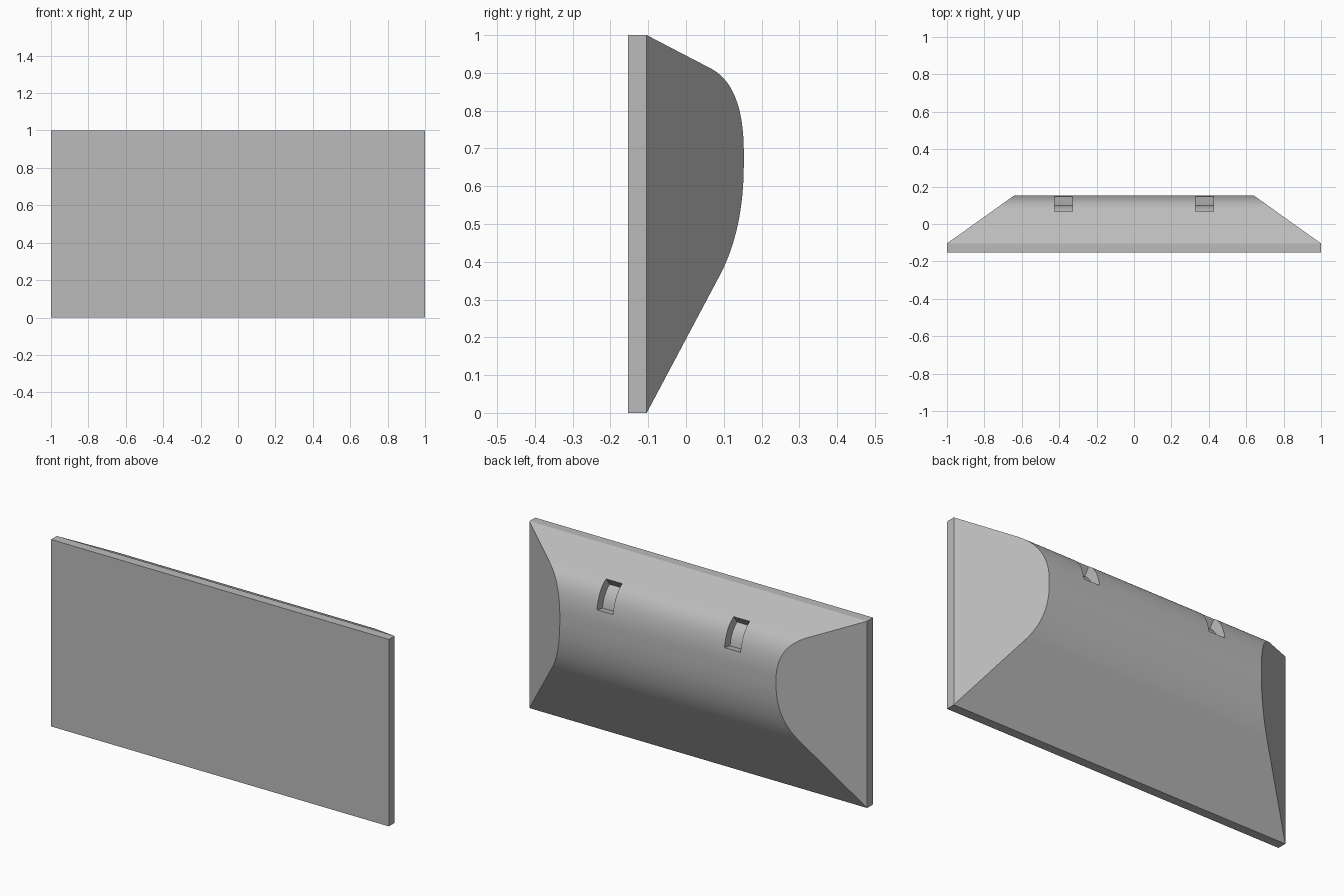
import bpy
import bmesh
from mathutils import Vector

cube = bpy.data.objects.get("Cube")
if cube:
    bpy.data.objects.remove(cube, do_unlink=True)

FRONT, BACK, PEAK = -0.153, -0.104, 0.153   # plate front, plate back, hump crest (y)
HALF, HALF_CREST = 1.0, 0.64                # half lengths at the plate and at the crest

grey = bpy.data.materials.new("plain grey")
grey.use_nodes = True
grey.diffuse_color = (0.5, 0.5, 0.5, 1)
grey.node_tree.nodes["Principled BSDF"].inputs["Base Color"].default_value = (0.5, 0.5, 0.5, 1)


def arc(a, b, c, steps):
    """Quadratic curve through a and c, pulled toward b; points are (y, z)."""
    a, b, c = Vector(a), Vector(b), Vector(c)
    ts = [i / steps for i in range(steps + 1)]
    return [a * (1 - t) ** 2 + b * 2 * t * (1 - t) + c * t * t for t in ts]


def make_object(name, bm):
    bmesh.ops.recalc_face_normals(bm, faces=bm.faces)
    mesh = bpy.data.meshes.new(name)
    bm.to_mesh(mesh)
    bm.free()
    mesh.materials.append(grey)
    obj = bpy.data.objects.new(name, mesh)
    bpy.context.collection.objects.link(obj)
    return obj


def bridge(bm, left, right):
    for i in range(len(left)):
        j = (i + 1) % len(left)
        bm.faces.new((left[i], left[j], right[j], right[i]))


# Side profile of the hump, from bottom to top
lower = arc((0.09, 0.365), (PEAK, 0.485), (PEAK, 0.66), 16)
upper = arc((PEAK, 0.69), (PEAK, 0.867), (0.065, 0.912), 20)
hump = [Vector((BACK, 0))] + lower + upper + [Vector((BACK, 1))]
outline = [Vector((FRONT, 0))] + hump + [Vector((FRONT, 1))]


def half_length(y):
    return HALF - (HALF - HALF_CREST) * max(0, y - BACK) / (PEAK - BACK)


# Body: flat plate with a rounded hump whose ends are cut on a slant
bm = bmesh.new()
rings = [[bm.verts.new((s * half_length(y), y, z)) for y, z in outline] for s in (-1, 1)]
bridge(bm, *rings)
for ring in rings:
    bm.faces.new(ring[1:-1])
    bm.faces.new((ring[0], ring[1], ring[-2], ring[-1]))
body = make_object("body", bm)

# Slot cutters: bands that follow the hump surface to a constant depth
band = arc((0.148, 0.775), (0.135, 0.867), (0.068, 0.911), 10)
inner, outer = [], []
for i, p in enumerate(band):
    tangent = (band[min(i + 1, len(band) - 1)] - band[max(i - 1, 0)]).normalized()
    normal = Vector((tangent.y, -tangent.x))
    inner.append(p - normal * 0.05)
    outer.append(p + normal * 0.03)
section = inner + outer[::-1]

for side in (-1, 1):
    bm = bmesh.new()
    ends = [[bm.verts.new((side * x, y, z)) for y, z in section] for x in (0.33, 0.425)]
    bridge(bm, *ends)
    for end in ends:
        bm.faces.new(end)
    cutter = make_object("slot_cutter", bm)
    cutter.hide_render = True
    mod = body.modifiers.new("slot", "BOOLEAN")
    mod.operation = "DIFFERENCE"
    mod.solver = "EXACT"
    mod.object = cutter
    bpy.context.view_layer.objects.active = body
    bpy.ops.object.modifier_apply(modifier=mod.name)
    bpy.data.objects.remove(cutter, do_unlink=True)

# Smooth hump with crisp edges
bpy.ops.object.select_all(action="DESELECT")
body.select_set(True)
bpy.context.view_layer.objects.active = body
bpy.ops.object.shade_smooth_by_angle(angle=0.44)
